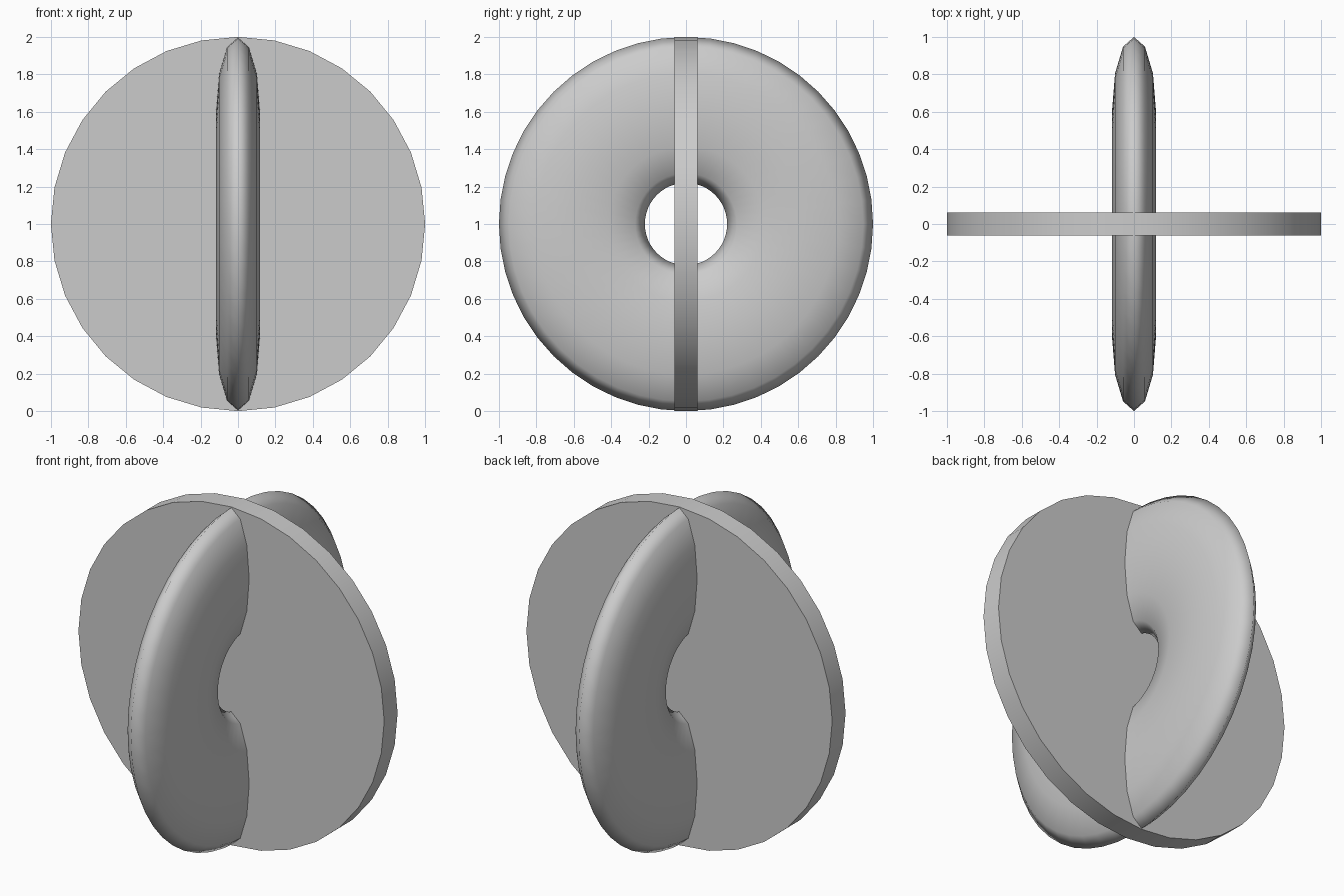
import bpy, math

if "Cube" in bpy.data.objects:
    bpy.data.objects.remove(bpy.data.objects["Cube"])

# Upright round plate facing front
bpy.ops.mesh.primitive_cylinder_add(vertices=32, radius=1, depth=0.125,
                                    location=(0, 0, 1), rotation=(math.pi / 2, 0, 0))
disc = bpy.context.object
disc.name = "round_plate"
bpy.ops.object.shade_smooth_by_angle(angle=math.radians(30))

# Flattened ring standing crosswise through the plate
bpy.ops.mesh.primitive_torus_add(major_segments=48, minor_segments=12,
                                 major_radius=0.61, minor_radius=0.39,
                                 location=(0, 0, 1), rotation=(0, math.pi / 2, 0))
ring = bpy.context.object
ring.name = "flattened_ring"
ring.scale = (1, 1, 0.3)
bpy.ops.object.transform_apply(location=False, rotation=False, scale=True)
bpy.ops.object.shade_smooth()
